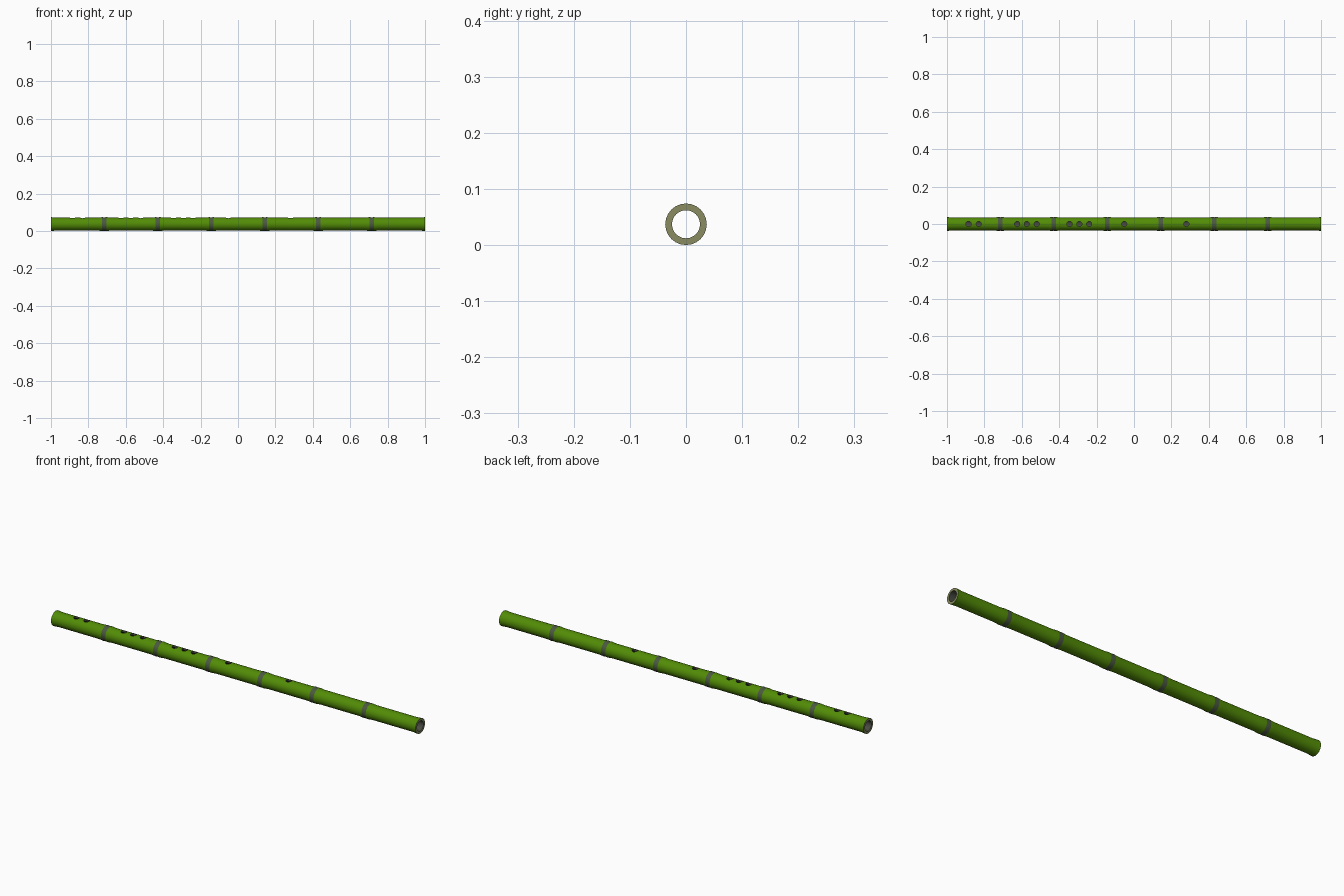
import bpy, bmesh, math
from mathutils import Matrix

if "Cube" in bpy.data.objects:
    bpy.data.objects.remove(bpy.data.objects["Cube"])

SIDES = 24
R_NODE, R_TUBE, R_BORE = 0.037, 0.0345, 0.025
ZC = R_NODE


def material(name, rgb):
    m = bpy.data.materials.new(name)
    m.diffuse_color = (*rgb, 1)
    m.use_nodes = True
    m.node_tree.nodes["Principled BSDF"].inputs["Base Color"].default_value = m.diffuse_color
    return m


MATS = [material("bamboo green", (0.085, 0.262, 0.002)),
        material("cut cane", (0.25, 0.26, 0.12)),
        material("bore dark", (0.065, 0.07, 0.055)),
        material("node grey green", (0.07, 0.10, 0.05))]
GREEN, CANE, DARK, NODE = range(4)


def finish(bm, name):
    bmesh.ops.recalc_face_normals(bm, faces=bm.faces[:])
    me = bpy.data.meshes.new(name)
    bm.to_mesh(me)
    bm.free()
    for m in MATS:
        me.materials.append(m)
    ob = bpy.data.objects.new(name, me)
    bpy.context.collection.objects.link(ob)
    return ob


# Outer profile: (x, radius, material of the strip that follows)
profile = [(-1, R_NODE, GREEN), (-0.97, R_TUBE, GREEN)]
for i in range(1, 7):
    x = -1 + 2 * i / 7
    # Node: flared green shoulders around a fine grey groove
    profile += [(x - 0.035, R_TUBE, GREEN), (x - 0.012, R_NODE, NODE),
                (x, R_NODE - 0.001, NODE),
                (x + 0.012, R_NODE, GREEN), (x + 0.035, R_TUBE, GREEN)]
profile += [(0.97, R_TUBE, GREEN), (1, R_NODE, CANE)]
# Bore
profile += [(1, R_BORE, DARK), (-1, R_BORE, CANE)]

# Lathe the tube around the x axis
bm = bmesh.new()
rings = []
for x, r, _ in profile:
    rings.append([bm.verts.new((x, r * math.sin(2 * math.pi * k / SIDES),
                                ZC + r * math.cos(2 * math.pi * k / SIDES)))
                  for k in range(SIDES)])
for i, (_, _, mat) in enumerate(profile):
    a, b = rings[i], rings[(i + 1) % len(rings)]
    for k in range(SIDES):
        n = (k + 1) % SIDES
        f = bm.faces.new((a[k], a[n], b[n], b[k]))
        f.material_index = mat
tube = finish(bm, "bamboo_tube")

# Finger and mouth hole cutters, from above into the bore
bm = bmesh.new()
for x in (-0.885, -0.83, -0.625, -0.573, -0.52, -0.345, -0.292, -0.24, -0.052, 0.28):
    bmesh.ops.create_cone(bm, cap_ends=True, segments=12, radius1=0.014, radius2=0.014,
                          depth=0.06, matrix=Matrix.Translation((x, 0, ZC + 0.035)))
for f in bm.faces:
    f.material_index = DARK
cutter = finish(bm, "hole_cutter")
cutter.hide_render = True
cutter.hide_set(True)

# Cut the holes, then smooth shading with sharp edges
bpy.context.view_layer.objects.active = tube
tube.select_set(True)
mod = tube.modifiers.new("holes", 'BOOLEAN')
mod.operation = 'DIFFERENCE'
mod.solver = 'EXACT'
mod.object = cutter
bpy.ops.object.modifier_apply(modifier=mod.name)
bpy.ops.object.shade_smooth_by_angle(angle=math.radians(30))
bpy.data.objects.remove(cutter)
